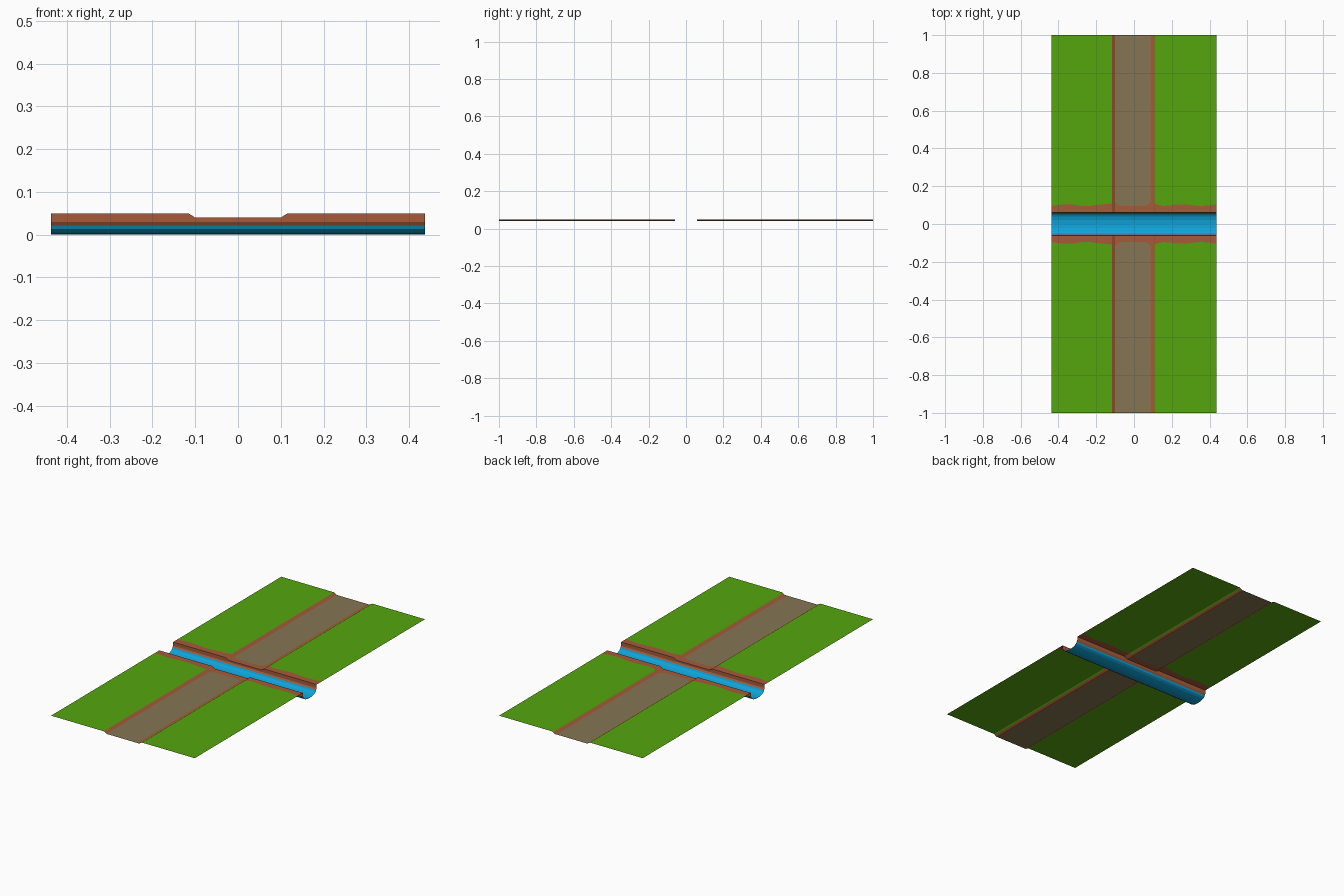
import bpy, bmesh, math

if "Cube" in bpy.data.objects:
    bpy.data.objects.remove(bpy.data.objects["Cube"])


def srgb(r, g, b):
    f = lambda c: c / 12.92 if c <= 0.04045 else ((c + 0.055) / 1.055) ** 2.4
    return tuple(f(c / 255) for c in (r, g, b)) + (1,)


def material(name, rgb):
    m = bpy.data.materials.new(name)
    m.diffuse_color = srgb(*rgb)
    m.use_nodes = True
    m.node_tree.nodes["Principled BSDF"].inputs["Base Color"].default_value = m.diffuse_color
    return m


MATS = [material("grass_green", (85, 166, 13)), material("earth_brown", (166, 91, 58)),
        material("path_tan", (133, 117, 83)), material("water_blue", (15, 164, 218))]
GRASS, EARTH, PATH, WATER = range(4)
HALF_X, BANK_Y = 0.437, 0.06


def ground_z(x):
    """Flat meadow with a shallow sunken path down the middle."""
    t = min(max((abs(x) - 0.10) / 0.016, 0), 1)
    return 0.04 + 0.01 * t


def border_y(x):
    """Wavy line where the bare river bank turns into grass or path."""
    if -0.10 <= x <= 0.087:
        return 0.095 + 0.02 * max(0, (abs(x + 0.006) - 0.07) / 0.025)
    near = max(0, 1 - (abs(x) - 0.10) / 0.04)
    return 0.1 + 0.005 * math.sin(x * 31) + 0.012 * near


def top_colour(x):
    if -0.10 < x < 0.087:
        return PATH
    if -0.117 < x < 0.109:
        return EARTH
    return GRASS


def finish(bm, name):
    me = bpy.data.meshes.new(name)
    bm.to_mesh(me)
    bm.free()
    for m in MATS:
        me.materials.append(m)
    ob = bpy.data.objects.new(name, me)
    bpy.context.collection.objects.link(ob)


def strip(name, xs, rows, colour):
    """Sheet along x; rows are functions x -> (y, z), colour(x, row) picks the material."""
    bm = bmesh.new()
    grid = [[bm.verts.new((x, *r(x))) for x in xs] for r in rows]
    for j in range(len(rows) - 1):
        for i in range(len(xs) - 1):
            f = bm.faces.new((grid[j][i], grid[j][i + 1], grid[j + 1][i + 1], grid[j + 1][i]))
            f.material_index = colour((xs[i] + xs[i + 1]) / 2, j)
    finish(bm, name)


outer = [0.116 + (HALF_X - 0.116) * i / 8 for i in range(9)]
XS = [-x for x in reversed(outer)] + [-0.10, -0.085, -0.07, 0, 0.058, 0.073, 0.087,
                                      0.10, 0.109] + outer

# ground on both sides of the stream, with the bank wall below it
for label, s in (("front", -1), ("back", 1)):
    rows = [lambda x: (s * BANK_Y, ground_z(x)),
            lambda x: (s * border_y(x), ground_z(x)),
            lambda x: (s, ground_z(x))]
    order = rows if s > 0 else rows[::-1]
    earth_row = 0 if s > 0 else 1
    strip(label + "_ground", XS, order,
          lambda x, j: EARTH if j == earth_row else top_colour(x))
    wall = [lambda x: (s * 0.055, 0.022),
            lambda x: (s * BANK_Y, 0.03),
            lambda x: (s * BANK_Y, ground_z(x))]
    strip(label + "_bank", XS, wall if s > 0 else wall[::-1], lambda x, j: EARTH)

# stream bed: rounded trough
N = 8
trough = []
for i in range(N + 1):
    a = math.pi * i / N
    trough.append(lambda x, a=a: (-0.055 * math.cos(a), 0.022 * (1 - math.sin(a))))
strip("stream", [-HALF_X, HALF_X], trough, lambda x, j: WATER)
